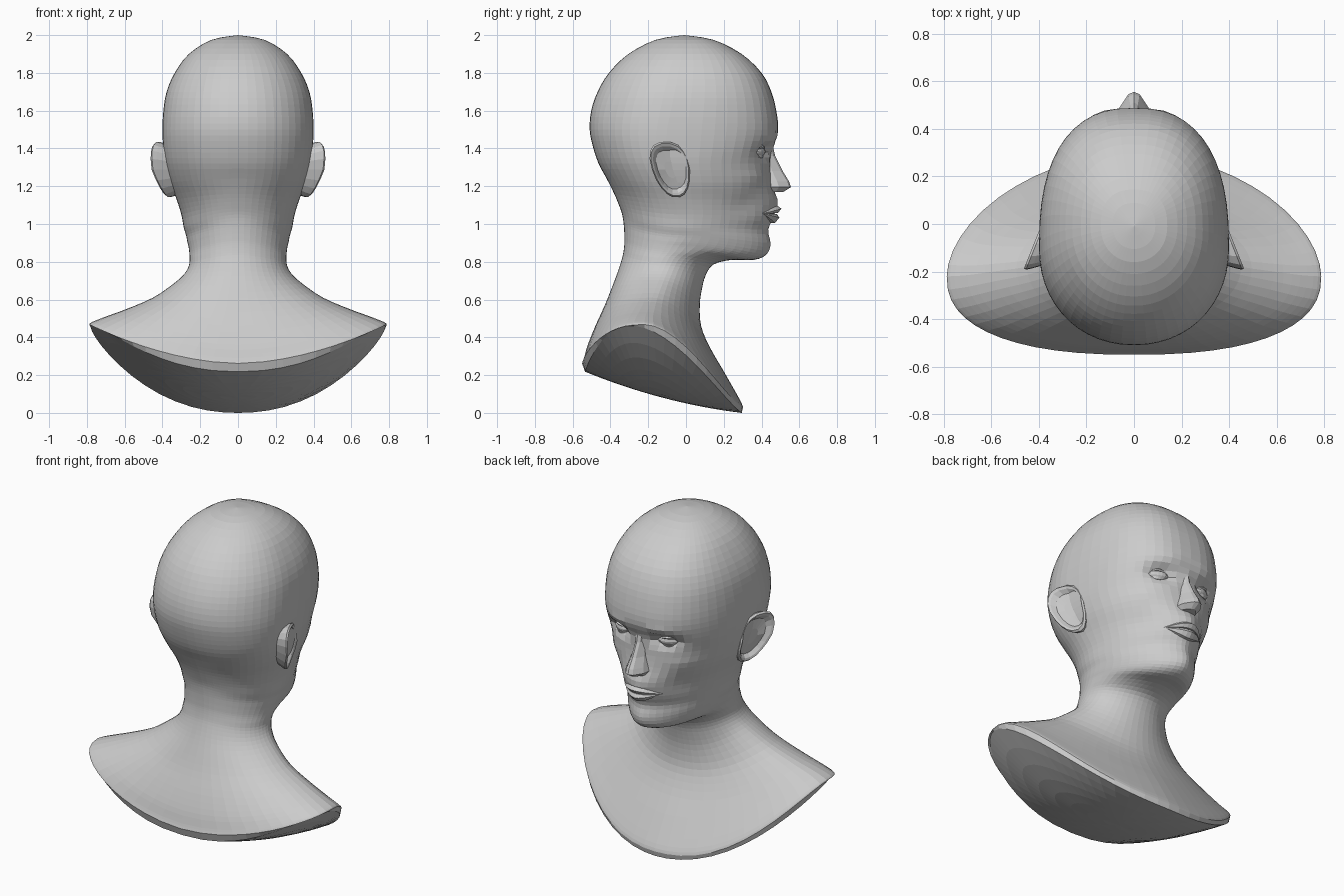
import bpy
import bmesh
from math import sin, cos, pi, exp
from mathutils import Vector, Matrix

SEGMENTS = 52

default_cube = bpy.data.objects.get("Cube")
if default_cube:
    bpy.data.objects.remove(default_cube, do_unlink=True)

# Single plaster colour
plaster = bpy.data.materials.new("plaster_grey")
plaster.use_nodes = True
plaster.diffuse_color = (0.6, 0.6, 0.6, 1)
plaster.node_tree.nodes["Principled BSDF"].inputs["Base Color"].default_value = plaster.diffuse_color


def loft(name, loops, cap=True):
    """Skin closed loops of points into one flat-shaded object."""
    bm = bmesh.new()
    rows = [[bm.verts.new(point) for point in loop] for loop in loops]
    for lower, upper in zip(rows, rows[1:]):
        count = len(lower)
        for i in range(count):
            j = (i + 1) % count
            bm.faces.new((lower[i], lower[j], upper[j], upper[i]))
    if cap:
        bm.faces.new(rows[0])
        bm.faces.new(rows[-1])
    bmesh.ops.remove_doubles(bm, verts=bm.verts, dist=0.0002)
    bmesh.ops.recalc_face_normals(bm, faces=bm.faces)
    mesh = bpy.data.meshes.new(name)
    bm.to_mesh(mesh)
    bm.free()
    mesh.materials.append(plaster)
    obj = bpy.data.objects.new(name, mesh)
    bpy.context.collection.objects.link(obj)
    return obj


def signed_power(value, power):
    return (1 if value >= 0 else -1) * abs(value) ** power


def ring(back_y, back_z, width, side_y, side_z, front_y, front_z, round_front, round_back):
    """Closed cross-section through a back, a side and a front point."""
    points = []
    for i in range(SEGMENTS):
        angle = 2 * pi * i / SEGMENTS
        front = sin(angle) >= 0
        power = 2 / (round_front if front else round_back)
        across = signed_power(cos(angle), power)
        along = abs(sin(angle)) ** power
        end_y, end_z = (front_y, front_z) if front else (back_y, back_z)
        rise = abs(across) ** (2.4 if front else 1.8)
        points.append(Vector((width * across,
                              side_y + (end_y - side_y) * along,
                              end_z + (side_z - end_z) * rise)))
    return points


def smooth_keys(keys, steps):
    """Catmull-Rom interpolation of the key cross-sections."""
    result = []
    for i in range(len(keys) - 1):
        a, b = keys[max(i - 1, 0)], keys[i]
        c, d = keys[i + 1], keys[min(i + 2, len(keys) - 1)]
        for k in range(steps):
            t = k / steps
            result.append([q + 0.5 * t * (r - p + t * (2 * p - 5 * q + 4 * r - s
                           + t * (3 * (q - r) + s - p)))
                           for p, q, r, s in zip(a, b, c, d)])
    return result + [keys[-1]]


# Skull levels: height, back, half width, widest point, front
skull = [
    (2.0, -.01, 0, -.01, -.01),
    (1.975, -.16, .14, -.01, .145),
    (1.9, -.305, .26, -.02, .295),
    (1.8, -.408, .335, -.04, .4),
    (1.7, -.468, .378, -.06, .452),
    (1.6, -.502, .395, -.08, .478),
    (1.5, -.51, .4, -.1, .488),
    (1.41, -.493, .396, -.1, .465),
]
# Tilted sections: back y z, side x y z, front y z, roundness front and back
jaw_and_neck = [
    (-.463, 1.32, .386, -.08, 1.32, .447, 1.32, 2.25, 2.1),
    (-.42, 1.24, .36, -.04, 1.22, .455, 1.22, 2.05, 2.1),
    (-.38, 1.16, .325, -.02, 1.13, .472, 1.13, 1.85, 2),
    (-.355, 1.1, .3, 0, 1.05, .462, 1.04, 1.75, 2),
    (-.338, 1.05, .287, 0, .98, .435, .97, 1.7, 2),
    (-.33, 1.0, .275, 0, .94, .44, .9, 1.7, 2),
    (-.327, .96, .268, -.02, .905, .425, .84, 1.7, 2),
    (-.326, .93, .262, -.04, .88, .36, .81, 1.8, 2),
    (-.326, .9, .258, -.06, .85, .24, .81, 1.9, 2),
    (-.33, .86, .256, -.09, .82, .145, .785, 2, 2),
    (-.338, .82, .26, -.11, .78, .105, .73, 2, 2),
]
shoulders = [
    (-.36, .75, .285, -.13, .735, .085, .66, 2, 2),
    (-.39, .67, .34, -.15, .685, .073, .57, 1.95, 2.05),
    (-.43, .57, .45, -.18, .61, .08, .46, 1.9, 2.1),
    (-.48, .46, .59, -.2, .55, .125, .35, 1.85, 2.2),
    (-.52, .36, .7, -.215, .51, .2, .22, 1.8, 2.3),
    (-.54, .29, .775, -.22, .48, .285, .07, 1.8, 2.4),
    (-.55, .262, .788, -.22, .468, .302, .03, 1.8, 2.4),
]


def underside_ring(scale):
    """Lower rim shrunk towards its middle on the curved cut surface."""
    rim = ring(-.535, 0, .778, -.22, 0, .295, 0, 1.8, 2.4)
    points = []
    for point in rim:
        x, y = point.x * scale, -.12 + (point.y + .12) * scale
        slope = (y - .295) * (.171 * (y + .14) - .195)
        points.append(Vector((x, y, slope + .342 * (abs(x) / .778) ** 2.2)))
    return points


keys = [(back, z, width, side, z, front, z, 2.45, 2.1) for z, back, width, side, front in skull]
sections = smooth_keys(keys + jaw_and_neck + shoulders, 3)
loops = [ring(*section) for section in sections]
loops += [underside_ring(1 - step / 8) for step in range(9)]
bust = loft("head_and_bust", loops, cap=False)

# Soft facial forms: x, z, spread x, spread z, depth
forms = [
    (.15, 1.385, .075, .036, -.058),   # eye sockets
    (.13, 1.46, .08, .025, .01),       # brows
    (.23, 1.25, .06, .04, .01),        # cheekbones
    (.21, 1.1, .06, .07, -.02),        # cheek hollows
    (0, 1.11, .08, .05, .015),         # muzzle
    (0, .89, .07, .045, .008),         # chin
]
for vertex in bust.data.vertices:
    point = vertex.co
    if point.y > .12 and point.z > .8:
        for x, z, spread_x, spread_z, depth in forms:
            point.y += depth * exp(-((abs(point.x) - x) / spread_x) ** 2
                                   - ((point.z - z) / spread_z) ** 2)

# Nose levels: height, base half width, base y, ridge half width, ridge y
nose_loops = []
for z, base, base_y, ridge_width, ridge_y in [
        (1.425, .035, .42, .022, .458),
        (1.36, .036, .4, .014, .472),
        (1.28, .045, .42, .016, .512),
        (1.225, .06, .44, .022, .546),
        (1.195, .068, .45, .024, .556),
        (1.17, .05, .45, .015, .515)]:
    half = [(base, base_y), (base * .88, base_y + .4 * (ridge_y - base_y)),
            (ridge_width, ridge_y - .01)]
    outline = half + [(0, ridge_y)] + [(-x, y) for x, y in reversed(half)]
    nose_loops.append([(x, y, z) for x, y in outline])
loft("nose", nose_loops)


def almond_fold(name, centre, turn, half_width, bow, profile, arch=0):
    """Fold of skin that tapers to both corners."""
    spin = Matrix.Rotation(turn, 3, "Z")
    folds = []
    for i in range(11):
        t = i / 5 - 1
        size = max(1 - abs(t) ** 1.7, .05)
        folds.append([Vector(centre) + spin @ Vector((
            t * half_width, y * size - bow * t * t, z * size + arch * (1 - t * t)))
            for y, z in profile])
    return loft(name, folds)


# Lips
mouth = (0, .464, 1.055)
almond_fold("upper_lip", mouth, 0, .125, .058,
            [(-.03, .05), (.014, .046), (.041, .026), (.022, .003), (-.03, 0)])
almond_fold("lower_lip", mouth, 0, .118, .055,
            [(-.03, 0), (.018, -.002), (.03, -.022), (.006, -.05), (-.03, -.05)])


# Ears: egg outline flaring backwards, with a sunken bowl
def ear_loop(side, scale, offset):
    points = []
    for i in range(18):
        angle = 2 * pi * i / 18
        rise = .148 * signed_power(sin(angle), .9) * scale
        y = -.08 + .1 * signed_power(cos(angle), .85) * scale * (1 + .2 * sin(angle)) - .2 * rise
        x = .386 + .4 * max(0, -y) + .25 * min(0, rise) + offset
        points.append((side * x, y, 1.288 + rise))
    return points


for side, label in ((1, "left"), (-1, "right")):
    loft(label + "_ear", [ear_loop(side, scale, offset) for scale, offset in (
        (.76, -.1), (.95, -.03), (1, -.008), (.94, .002),
        (.84, -.004), (.7, -.026), (.3, -.03))])

    # Eyeball and lids, turned to follow the face
    turn = -.45 * side
    centre = Vector((side * .155, .382, 1.383))
    bm = bmesh.new()
    bmesh.ops.create_uvsphere(bm, u_segments=16, v_segments=8, radius=1)
    shape = Matrix.LocRotScale(centre, Matrix.Rotation(turn, 3, "Z"), Vector((.062, .032, .028)))
    bmesh.ops.transform(bm, matrix=shape, verts=bm.verts)
    mesh = bpy.data.meshes.new(label + "_eye")
    bm.to_mesh(mesh)
    bm.free()
    mesh.materials.append(plaster)
    bpy.context.collection.objects.link(bpy.data.objects.new(label + "_eye", mesh))
    almond_fold(label + "_upper_lid", centre, turn, .076, .018,
                [(-.03, .02), (.02, .022), (.036, .008), (.03, 0), (-.03, 0)], arch=.016)
    almond_fold(label + "_lower_lid", centre, turn, .07, .018,
                [(-.03, 0), (.028, 0), (.022, -.014), (-.03, -.016)], arch=-.02)
